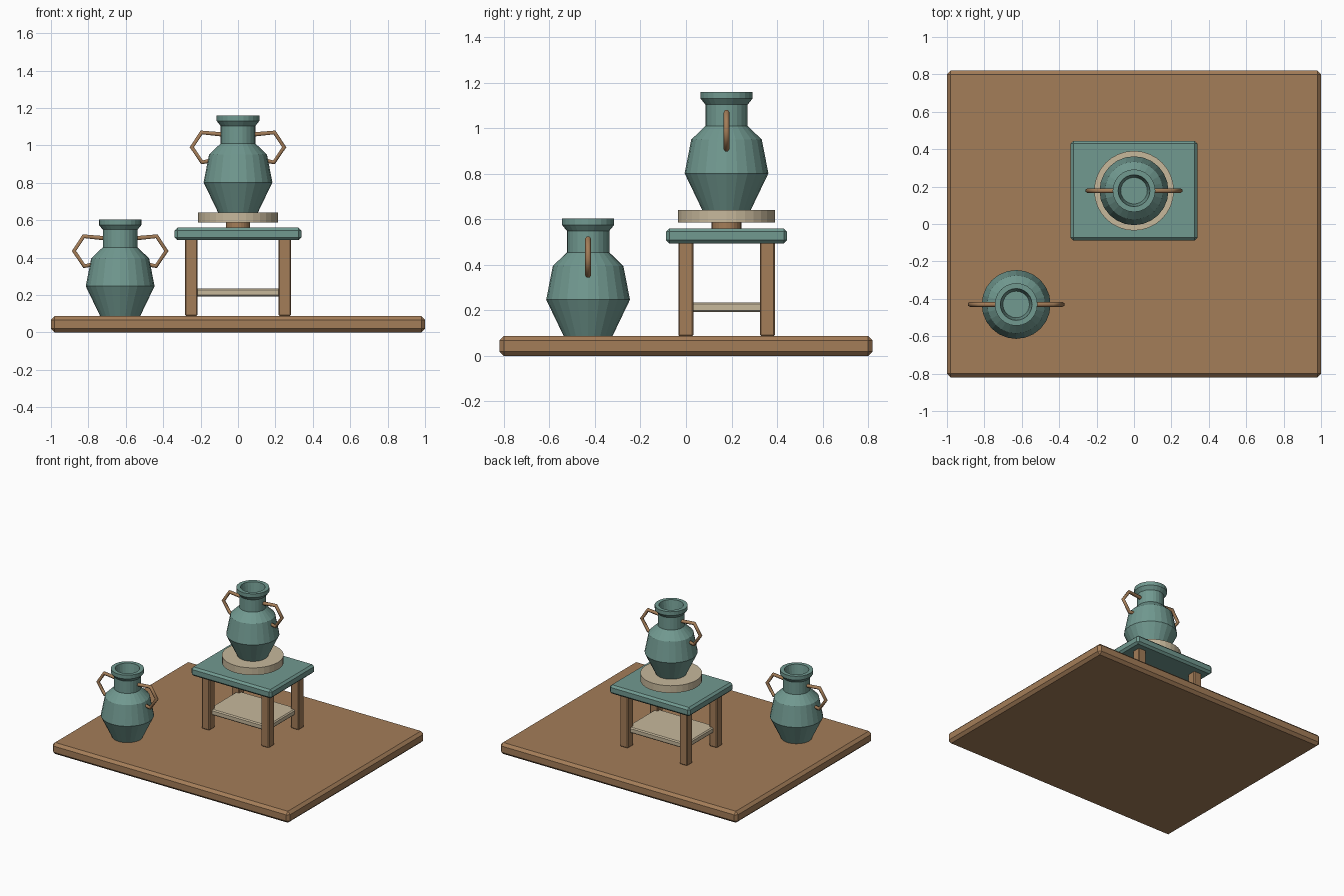
import bpy, bmesh
from math import cos, sin, pi

if "Cube" in bpy.data.objects:
    bpy.data.objects.remove(bpy.data.objects["Cube"])


def material(name, rgb):
    m = bpy.data.materials.new(name)
    m.diffuse_color = (*rgb, 1)
    m.use_nodes = True
    m.node_tree.nodes["Principled BSDF"].inputs["Base Color"].default_value = m.diffuse_color
    return m


WOOD = material("wood", (0.37, 0.205, 0.098))
TEAL = material("teal_glaze", (0.165, 0.32, 0.28))
CREAM = material("cream", (0.57, 0.48, 0.33))


def finish(name, bm, mat, loc):
    bmesh.ops.recalc_face_normals(bm, faces=bm.faces)
    me = bpy.data.meshes.new(name)
    bm.to_mesh(me)
    bm.free()
    me.materials.append(mat)
    ob = bpy.data.objects.new(name, me)
    ob.location = loc
    bpy.context.collection.objects.link(ob)
    return ob


def box(name, centre, size, bevel, mat):
    bm = bmesh.new()
    bmesh.ops.create_cube(bm, size=1)
    bmesh.ops.scale(bm, vec=size, verts=bm.verts)
    ob = finish(name, bm, mat, centre)
    mod = ob.modifiers.new("bevel", "BEVEL")
    mod.width, mod.segments = bevel, 1
    return ob


def lathe(name, profile, sides, mat, loc):
    """Revolve (radius, z) points and cap both ends."""
    bm = bmesh.new()
    rings = [[bm.verts.new((r * cos(2 * pi * i / sides), r * sin(2 * pi * i / sides), z))
              for i in range(sides)] for r, z in profile]
    for a, b in zip(rings, rings[1:]):
        for i in range(sides):
            j = (i + 1) % sides
            bm.faces.new((a[i], a[j], b[j], b[i]))
    bm.faces.new(rings[0][::-1])
    bm.faces.new(rings[-1])
    return finish(name, bm, mat, loc)


def tube(name, points, radius, mat, loc):
    cu = bpy.data.curves.new(name, "CURVE")
    cu.dimensions = "3D"
    cu.bevel_depth, cu.bevel_resolution, cu.use_fill_caps = radius, 1, True
    sp = cu.splines.new("POLY")
    sp.points.add(len(points) - 1)
    for p, co in zip(sp.points, points):
        p.co = (*co, 1)
    cu.materials.append(mat)
    ob = bpy.data.objects.new(name, cu)
    ob.location = loc
    bpy.context.collection.objects.link(ob)


# Outer wall from foot to rim, then down the inside of the mouth
VASE = [(0.107, 0), (0.184, 0.16), (0.155, 0.308), (0.093, 0.368), (0.093, 0.462),
        (0.114, 0.488), (0.114, 0.517), (0.085, 0.517), (0.071, 0.43)]
HANDLE = [(0.08, 0.416), (0.195, 0.427), (0.247, 0.348), (0.192, 0.267), (0.13, 0.28)]


def vase(prefix, loc):
    lathe(prefix + "_body", VASE, 24, TEAL, loc)
    for side, s in (("left", -1), ("right", 1)):
        tube(f"{prefix}_{side}_handle", [(s * x, 0, z) for x, z in HANDLE], 0.013, WOOD, loc)


FLOOR, TY = 0.087, 0.178

# Floor slab
box("floor_slab", (0, 0, FLOOR / 2), (2, 1.64, FLOOR), 0.02, WOOD)

# Table: top, legs and lower shelf
box("table_top", (0, TY, 0.527), (0.677, 0.533, 0.067), 0.015, TEAL)
for sx, xn in ((-1, "left"), (1, "right")):
    for sy, yn in ((-1, "front"), (1, "back")):
        box(f"{yn}_{xn}_leg", (sx * 0.25, TY + sy * 0.179, 0.293),
            (0.066, 0.066, 0.412), 0.006, WOOD)
box("lower_shelf", (0, TY, 0.214), (0.50, 0.36, 0.043), 0.008, CREAM)

# Turning wheel
lathe("wheel_shaft", [(0.065, 0.55), (0.065, 0.595)], 24, WOOD, (0, TY, 0))
lathe("wheel_disc", [(0.213, 0.587), (0.213, 0.642)], 32, CREAM, (0, TY, 0))

# Vases
vase("wheel_vase", (0, TY, 0.642))
vase("floor_vase", (-0.63, -0.43, FLOOR))
